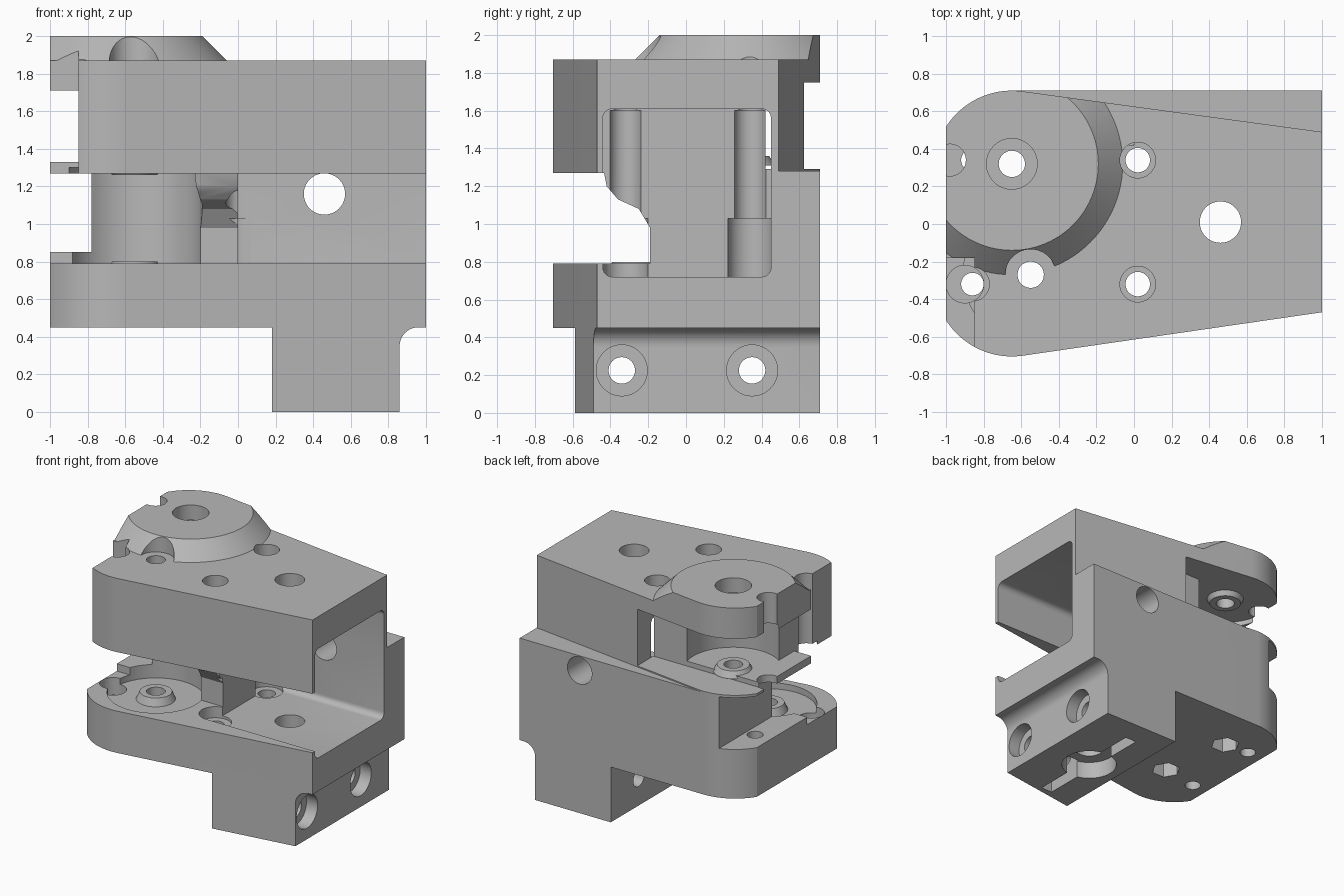
import bpy, bmesh, math
from mathutils import Matrix, Vector

cube = bpy.data.objects.get("Cube")
if cube:
    bpy.data.objects.remove(cube, do_unlink=True)

grey = bpy.data.materials.new("mid_grey")
grey.use_nodes = True
colour = (0.48, 0.48, 0.48, 1)
grey.diffuse_color = colour
grey.node_tree.nodes["Principled BSDF"].inputs["Base Color"].default_value = colour


def to_object(bm, name):
    bmesh.ops.recalc_face_normals(bm, faces=bm.faces)
    mesh = bpy.data.meshes.new(name)
    bm.to_mesh(mesh)
    bm.free()
    mesh.materials.append(grey)
    ob = bpy.data.objects.new(name, mesh)
    bpy.context.collection.objects.link(ob)
    return ob


def prism(points, lo, hi, axis="z", name="cutter"):
    """Extrude a 2D profile along an axis; x takes (y, z), y takes (x, z)."""
    place = {"x": lambda p, t: (t, p[0], p[1]),
             "y": lambda p, t: (p[0], t, p[1]),
             "z": lambda p, t: (p[0], p[1], t)}[axis]
    bm = bmesh.new()
    face = bm.faces.new([bm.verts.new(place(p, lo)) for p in points])
    new = bmesh.ops.extrude_face_region(bm, geom=[face])["geom"]
    shift = Vector(place((0, 0), hi - lo))
    bmesh.ops.translate(bm, vec=shift, verts=[v for v in new if isinstance(v, bmesh.types.BMVert)])
    return to_object(bm, name)


def box(x0, x1, y0, y1, z0, z1):
    return prism([(x0, y0), (x1, y0), (x1, y1), (x0, y1)], z0, z1)


def arc(cx, cy, r, start, end, steps=24):
    angles = [math.radians(start + (end - start) * i / steps) for i in range(steps + 1)]
    return [(cx + r * math.cos(a), cy + r * math.sin(a)) for a in angles]


def rod(cx, cy, r, lo, hi, axis="z", sides=48):
    return prism(arc(cx, cy, r, 0, 360, sides)[:-1], lo, hi, axis)


def cone(cx, cy, r0, r1, z0, z1):
    bm = bmesh.new()
    bmesh.ops.create_cone(bm, cap_ends=True, segments=96, radius1=r0, radius2=r1, depth=z1 - z0,
                          matrix=Matrix.Translation((cx, cy, (z0 + z1) / 2)))
    return to_object(bm, "cutter")


def combine(target, tools, operation="DIFFERENCE"):
    for tool in tools:
        mod = target.modifiers.new("cut", "BOOLEAN")
        mod.operation, mod.solver, mod.object = operation, "EXACT", tool
        bpy.context.view_layer.update()
        graph = bpy.context.evaluated_depsgraph_get()
        mesh = bpy.data.meshes.new_from_object(target.evaluated_get(graph))
        target.modifiers.clear()
        target.data = mesh
        bpy.data.objects.remove(tool, do_unlink=True)


def outline(back_y, back_angle):
    """Plate outline: flat left end, two round corners, tapered front."""
    return ([(1, -0.47)] + arc(-0.65, -0.29, 0.415, 278, 212.5)
            + arc(-0.65, 0.295, 0.415, 147.5, back_angle) + [(1, back_y)])


def channel():
    """Motor channel with rounded corners, open at the +x end."""
    r = 0.05
    pts = (arc(0.40, 1.56, r, 0, 90, 6) + arc(-0.39, 1.56, r, 90, 180, 6)
           + arc(-0.39, 0.77, r, 180, 270, 6) + arc(0.40, 0.77, r, 270, 360, 6))
    return prism(pts, 0, 1.1, "x")


front_bolt = (-0.55, -0.27)
back_bolt = (-0.65, 0.32)
rear_screws = [(0.02, -0.32), (0.02, 0.34)]
main_hole = (0.46, 0.01)

# Lower body: plate, foot and back wall
lower = prism(outline(0.71, 90), 0, 1.28, name="lower_body")
foot_relief = [(1.1, -0.1), (0.86, -0.1)] + arc(0.96, 0.35, 0.1, 180, 90, 10) + [(1.1, 0.45)]
front_relief = [(-1, 0.79), (-0.19, 0.79), (-0.19, 0.98), (-0.25, 1.08), (-0.36, 1.13),
                (-0.42, 1.2), (-0.44, 1.3), (-1, 1.3)]
combine(lower, [
    box(-1.1, 0.18, -1, 1, -0.1, 0.45),
    prism(foot_relief, -1, 1, "y"),
    channel(),
    prism(front_relief, -1.1, 1.1, "x"),
    rod(*front_bolt, 0.36, 0.74, 1.4, sides=72),
    box(-1.1, -0.78, -1, 1, 0.85, 1.4),
    box(-1.1, -0.78, -1, -0.13, 0.79, 1.4),
    rod(-0.9, -0.32, 0.1, 0.65, 1.4),
])
combine(lower, [cone(*front_bolt, 0.15, 0.12, 0.73, 0.8)], "UNION")

# Lower body: bolt holes, nut traps and foot mounting holes
holes = [rod(*p, 0.07, 0.3, 1.4) for p in (front_bolt, back_bolt)]
holes += [rod(*p, 0.11, 0.4, 0.58, sides=6) for p in (front_bolt, back_bolt)]
holes += [rod(-0.86, y, 0.06, 0.3, 1.4) for y in (-0.32, 0.34)]
for p in rear_screws:
    holes += [rod(*p, 0.065, -0.1, 0.8), rod(*p, 0.12, 0.7, 1.03), rod(*p, 0.085, 1.0, 1.4)]
holes += [rod(*main_hole, 0.11, -0.1, 1), rod(*main_hole, 0.21, -0.1, 0.14),
          rod(0.46, 1.16, 0.11, 0.4, 0.8, "y")]
for y in (-0.34, 0.35):
    holes += [rod(y, 0.225, 0.07, 0.1, 1, "x"), rod(y, 0.225, 0.135, 0.76, 1, "x"),
              box(0.41, 0.51, y - 0.16, y + 0.16, -0.1, 0.34)]
combine(lower, holes)

# Upper body: hollow cover with a conical cap
upper = prism(outline(0.49, 82), 1.27, 1.87, name="upper_body")
cap = cone(*back_bolt, 0.6, 0.46, 1.86, 2.0)
combine(cap, [prism(outline(0.49, 82), 1.5, 2.2)], "INTERSECT")
combine(upper, [cap], "UNION")
combine(upper, [
    channel(),
    rod(*front_bolt, 0.36, 1.2, 1.3, sides=72),
    rod(*back_bolt, 0.36, 1.33, 1.75, sides=72),
    box(-1.1, 0, 0.42, 1, 1.29, 1.75),
    box(-1.1, -0.85, -1, 1, 1.33, 1.71),
    box(-1.1, -0.85, -1, -0.18, 1.2, 2.1),
    rod(-0.98, 0.34, 0.085, 1.2, 2.1),
    rod(-0.86, -0.32, 0.09, 1.2, 2.1),
    rod(*front_bolt, 0.135, 1.87, 2.1),
])
combine(upper, [cone(*front_bolt, 0.12, 0.15, 1.26, 1.32),
                cone(*back_bolt, 0.15, 0.12, 1.31, 1.36),
                cone(*back_bolt, 0.12, 0.15, 1.71, 1.77)], "UNION")

# Upper body: bolt holes and screw head recesses
holes = [rod(*p, 0.07, 1.2, 2.1) for p in (front_bolt, back_bolt)]
holes += [rod(*back_bolt, 0.135, 1.88, 2.1), rod(*main_hole, 0.11, 1.2, 2.1)]
for p in rear_screws:
    holes += [rod(*p, 0.065, 1.2, 2.1), rod(*p, 0.085, 1.2, 1.6), rod(*p, 0.095, 1.75, 2.1)]
combine(upper, holes)

for ob in (lower, upper):
    bpy.ops.object.select_all(action="DESELECT")
    ob.select_set(True)
    bpy.context.view_layer.objects.active = ob
    bpy.ops.object.shade_smooth_by_angle(angle=math.radians(30))
